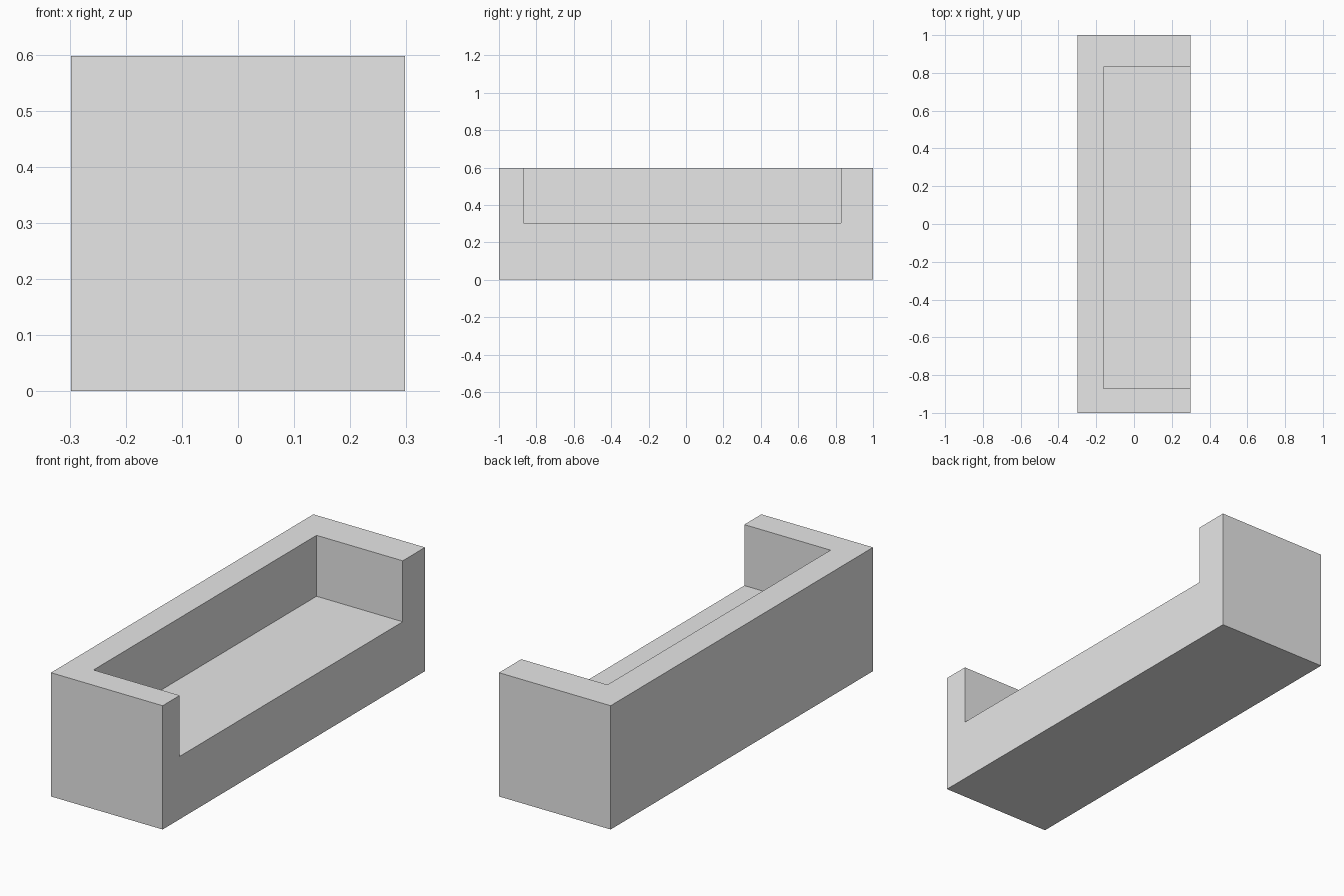
import bpy
from mathutils import Vector

# Remove the default cube
default_cube = bpy.data.objects.get("Cube")
if default_cube:
    bpy.data.objects.remove(default_cube, do_unlink=True)

# Single plain grey
GREY = (0.8, 0.8, 0.8, 1)
grey = bpy.data.materials.new("light grey")
grey.use_nodes = True
grey.diffuse_color = GREY
grey.node_tree.nodes["Principled BSDF"].inputs["Base Color"].default_value = GREY


def box(name, low, high):
    """Axis-aligned box between two opposite corners."""
    low, high = Vector(low), Vector(high)
    bpy.ops.mesh.primitive_cube_add(size=1, location=(low + high) / 2)
    obj = bpy.context.object
    obj.name = name
    obj.scale = high - low
    bpy.ops.object.transform_apply(location=False, rotation=False, scale=True)
    obj.data.materials.append(grey)
    return obj


HALF_WIDTH, HALF_LENGTH, HEIGHT = 0.298, 1.0, 0.597
SEAT_HEIGHT, BACK_INNER = 0.303, -0.162
ARM_FRONT, ARM_REAR = -0.87, 0.83
MARGIN = 0.2  # lets the cutter run past the open sides

# Solid body: base, backrest and both arms in one piece
body = box("sofa_body", (-HALF_WIDTH, -HALF_LENGTH, 0),
           (HALF_WIDTH, HALF_LENGTH, HEIGHT))

# Seat recess, open at the top and on the left side
cutter = box("seat_recess_cutter", (BACK_INNER, ARM_FRONT, SEAT_HEIGHT),
             (HALF_WIDTH + MARGIN, ARM_REAR, HEIGHT + MARGIN))
cutter.hide_render = True
cutter.hide_viewport = True
cutter.display_type = 'WIRE'

recess = body.modifiers.new("seat_recess", 'BOOLEAN')
recess.operation = 'DIFFERENCE'
recess.solver = 'EXACT'
recess.object = cutter
